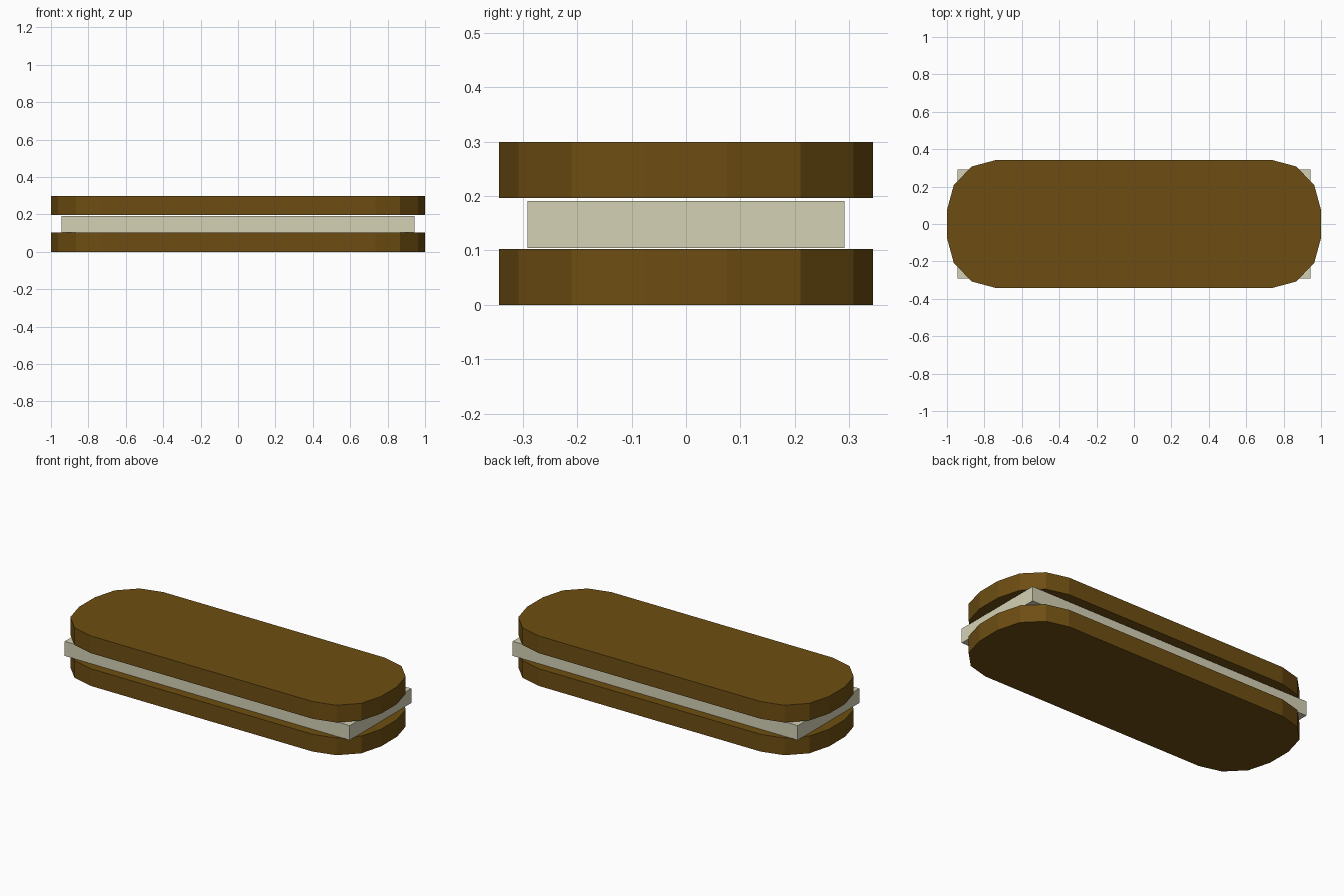
import bpy, bmesh

if "Cube" in bpy.data.objects:
    bpy.data.objects.remove(bpy.data.objects["Cube"])


def material(name, rgb):
    m = bpy.data.materials.new(name)
    m.diffuse_color = (*rgb, 1)
    m.use_nodes = True
    m.node_tree.nodes["Principled BSDF"].inputs["Base Color"].default_value = m.diffuse_color
    return m


biscuit_brown = material("biscuit brown", (0.155, 0.076, 0.006))
cream_white = material("cream", (0.66, 0.64, 0.46))


def slab(name, outline, z0, z1, mat):
    """Extrude a closed counter-clockwise outline from z0 to z1."""
    bm = bmesh.new()
    base = bm.faces.new([bm.verts.new((x, y, z0)) for x, y in outline])
    ext = bmesh.ops.extrude_face_region(bm, geom=[base], use_keep_orig=True)
    top = [v for v in ext["geom"] if isinstance(v, bmesh.types.BMVert)]
    bmesh.ops.translate(bm, verts=top, vec=(0, 0, z1 - z0))
    bmesh.ops.recalc_face_normals(bm, faces=bm.faces)
    mesh = bpy.data.meshes.new(name)
    bm.to_mesh(mesh)
    bm.free()
    mesh.materials.append(mat)
    obj = bpy.data.objects.new(name, mesh)
    bpy.context.collection.objects.link(obj)
    return obj


def mirrored(corner):
    """Mirror one corner profile into all four quadrants."""
    right = [(x, -y) for x, y in reversed(corner)] + corner
    return right + [(-x, -y) for x, y in right]


# Rounded biscuit outline: one faceted corner
biscuit = mirrored([(1.0, 0.075), (0.963, 0.21), (0.866, 0.308), (0.735, 0.343)])
# Rectangular filling outline
filling = mirrored([(0.943, 0.291)])

slab("bottom_biscuit", biscuit, 0.0, 0.103, biscuit_brown)
slab("cream_filling", filling, 0.104, 0.191, cream_white)
slab("top_biscuit", biscuit, 0.196, 0.299, biscuit_brown)
